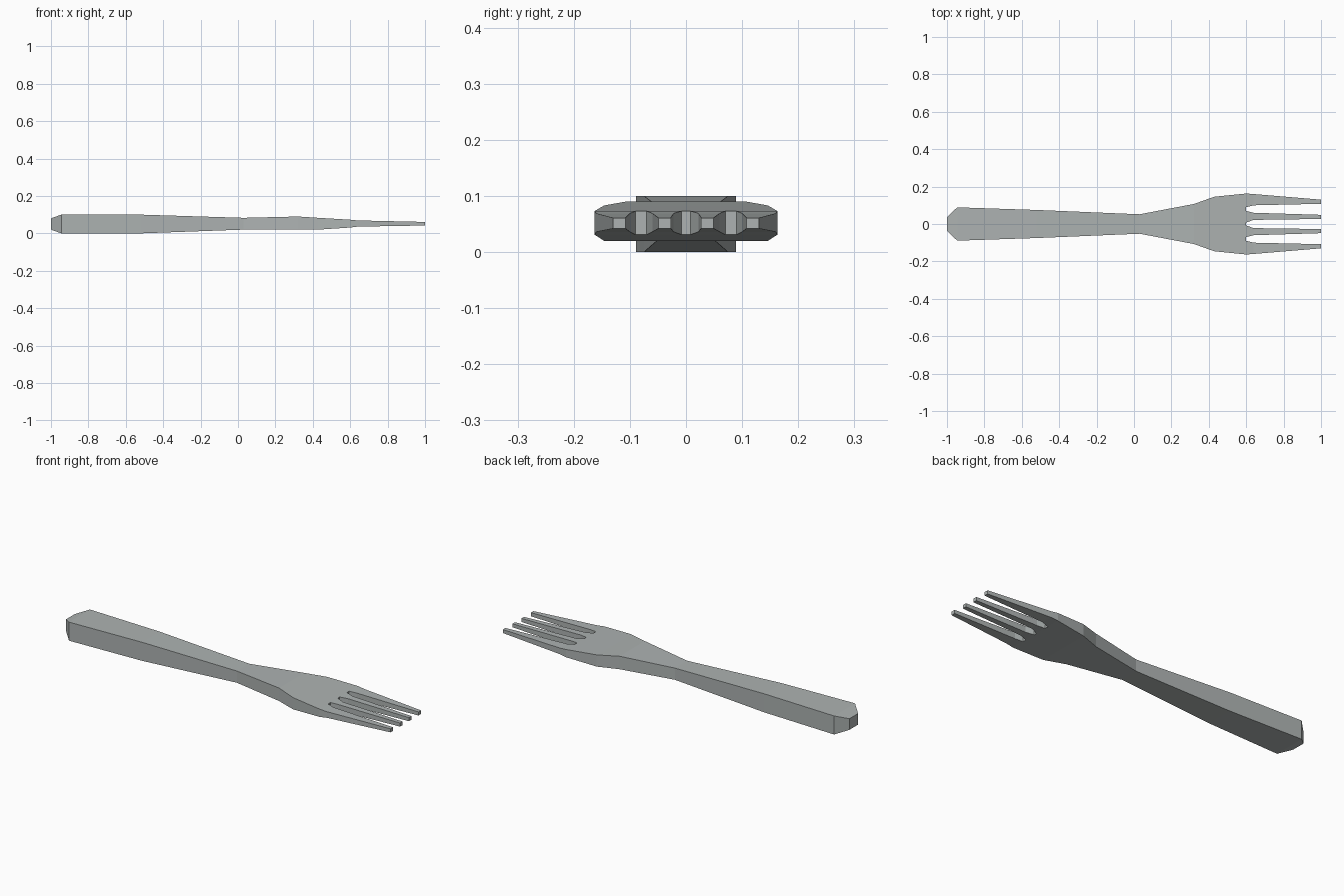
import bpy, bmesh

if "Cube" in bpy.data.objects:
    bpy.data.objects.remove(bpy.data.objects["Cube"])

metal = bpy.data.materials.new("grey metal")
metal.diffuse_color = (0.42, 0.45, 0.445, 1)
metal.use_nodes = True
metal.node_tree.nodes["Principled BSDF"].inputs["Base Color"].default_value = metal.diffuse_color

bm = bmesh.new()


def section(x, y0, y1, z0, z1):
    """Rectangular ring of four vertices at station x."""
    return [bm.verts.new((x, y, z)) for y, z in ((y0, z0), (y1, z0), (y1, z1), (y0, z1))]


def bridge(a, b, sides=range(4)):
    for i in sides:
        j = (i + 1) % 4
        bm.faces.new((a[i], a[j], b[j], b[i]))


# Handle, neck and head: x, half width, bottom, top
stations = [
    (-1.0, 0.037, 0.02, 0.08),
    (-0.945, 0.089, 0.0, 0.10),
    (-0.52, 0.075, 0.0, 0.10),
    (0.03, 0.052, 0.02, 0.083),
    (0.32, 0.107, 0.02, 0.09),
    (0.43, 0.146, 0.02, 0.083),
]
rings = [section(x, -w, w, z0, z1) for x, w, z0, z1 in stations]
bm.faces.new(rings[0])
for a, b in zip(rings, rings[1:]):
    bridge(a, b)

# Four tines: (inner, outer) y at the root, shoulder and tip
right_tines = [
    [(0.008, 0.070), (0.022, 0.060), (0.027, 0.049)],
    [(0.090, 0.163), (0.100, 0.160), (0.108, 0.130)],
]
left_tines = [[(-b, -a) for a, b in t] for t in right_tines]
tines = left_tines[::-1] + right_tines
heights = [(0.60, 0.031, 0.073), (0.64, 0.036, 0.069), (1.0, 0.042, 0.061)]

roots = []
for tine in tines:
    rs = [section(x, y0, y1, z0, z1) for (y0, y1), (x, z0, z1) in zip(tine, heights)]
    for a, b in zip(rs, rs[1:]):
        bridge(a, b)
    bm.faces.new(rs[-1])
    roots.append(rs[0])

# Slot ends between neighbouring tines
for a, b in zip(roots, roots[1:]):
    bm.faces.new((a[1], b[0], b[3], a[2]))

# Head plate joining the last body ring to the tine roots
h = rings[-1]
low = [v for r in roots for v in (r[0], r[1])]
high = [v for r in roots for v in (r[3], r[2])]
bm.faces.new([h[1], h[0]] + low)
bm.faces.new([h[2], h[3]] + high)
bm.faces.new((h[0], h[3], high[0], low[0]))
bm.faces.new((h[1], h[2], high[-1], low[-1]))

bmesh.ops.recalc_face_normals(bm, faces=bm.faces)
mesh = bpy.data.meshes.new("fork")
bm.to_mesh(mesh)
bm.free()
mesh.materials.append(metal)
fork = bpy.data.objects.new("fork", mesh)
bpy.context.collection.objects.link(fork)
